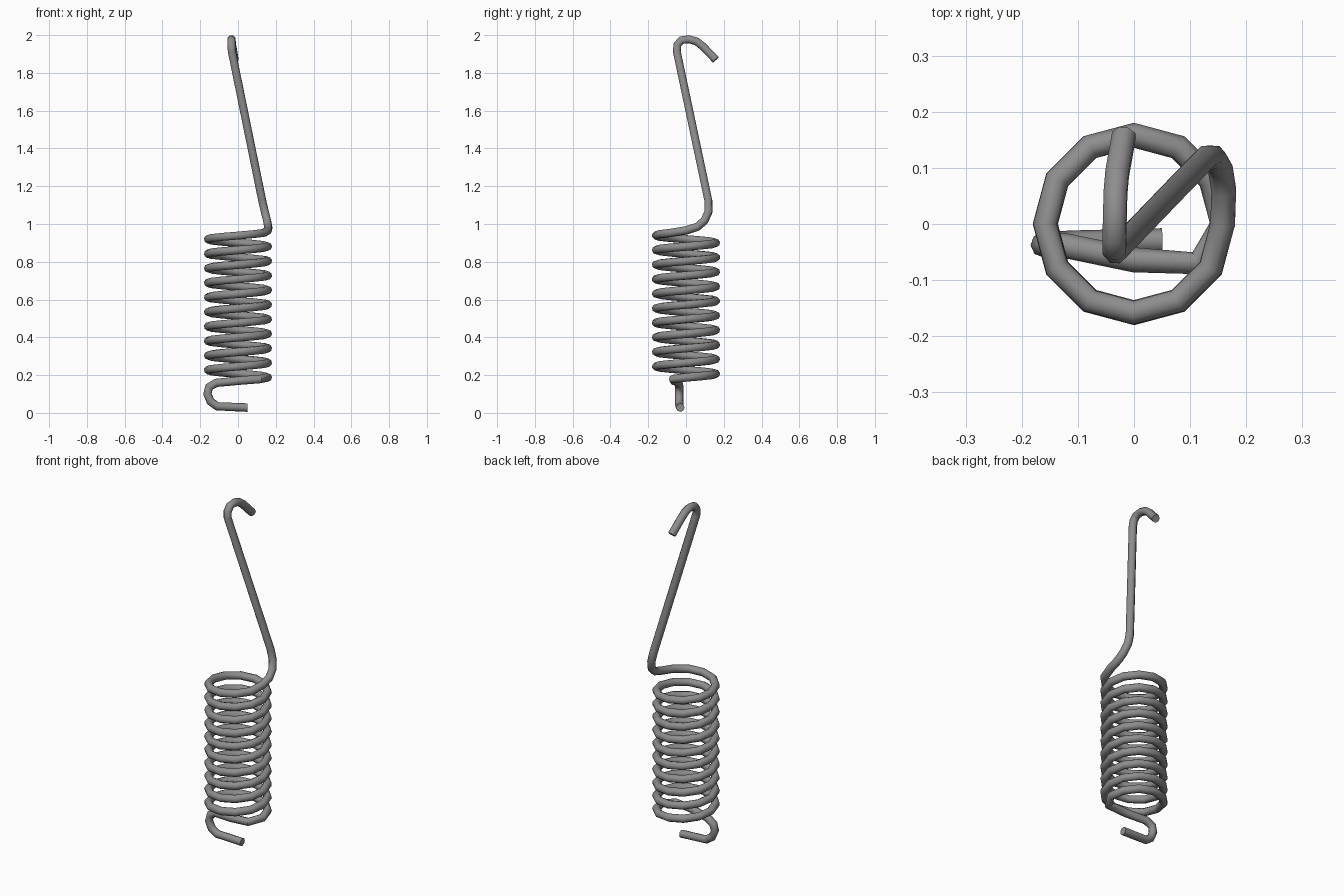
import bpy
from math import radians, sin, cos

cube = bpy.data.objects.get("Cube")
if cube:
    bpy.data.objects.remove(cube, do_unlink=True)

WIRE = 0.0225      # wire radius
RADIUS = 0.158     # coil centreline radius
PITCH = 0.077      # rise per turn
STEPS = 12         # segments per turn
TURNS = 9.75

steel = bpy.data.materials.new("grey steel")
steel.use_nodes = True
colour = (0.27, 0.27, 0.27, 1)
steel.diffuse_color = colour
steel.node_tree.nodes["Principled BSDF"].inputs["Base Color"].default_value = colour

# Lower hook, from its free end up to the coil
lower_hook = [(0.05, -0.03, 0.028), (-0.11, -0.034, 0.035), (-0.145, -0.036, 0.06),
              (-0.162, -0.037, 0.1), (-0.153, -0.035, 0.137), (-0.115, -0.04, 0.159),
              (0, -0.064, 0.17), (0.115, -0.07, 0.179)]

# Coil winding
coil = []
for i in range(int(TURNS * STEPS) + 1):
    a = radians(360 / STEPS * i)
    coil.append((RADIUS * cos(a), RADIUS * sin(a), 0.188 + PITCH * i / STEPS))

# Long shank and upper hook
upper_hook = [(0.079, -0.137, 0.946), (0.137, -0.079, 0.953), (0.158, 0, 0.966),
              (0.16, 0.06, 0.985), (0.154, 0.098, 1.018), (0.142, 0.119, 1.065),
              (0.128, 0.118, 1.125), (-0.033, -0.049, 1.915), (-0.035, -0.045, 1.95),
              (-0.035, -0.024, 1.973), (-0.034, 0.015, 1.978), (-0.033, 0.055, 1.967),
              (-0.03, 0.09, 1.94), (-0.018, 0.157, 1.87)]

# Sweep one continuous round wire along the path
path = lower_hook + coil + upper_hook
curve = bpy.data.curves.new("spring_wire", "CURVE")
curve.dimensions = "3D"
curve.bevel_depth = WIRE
curve.bevel_resolution = 2
curve.use_fill_caps = True
spline = curve.splines.new("POLY")
spline.points.add(len(path) - 1)
for point, co in zip(spline.points, path):
    point.co = (*co, 1)
curve.materials.append(steel)

spring = bpy.data.objects.new("spring_wire", curve)
bpy.context.collection.objects.link(spring)
bpy.ops.object.select_all(action="DESELECT")
spring.select_set(True)
bpy.context.view_layer.objects.active = spring
bpy.ops.object.convert(target="MESH")
bpy.ops.object.shade_smooth_by_angle(angle=radians(50))
